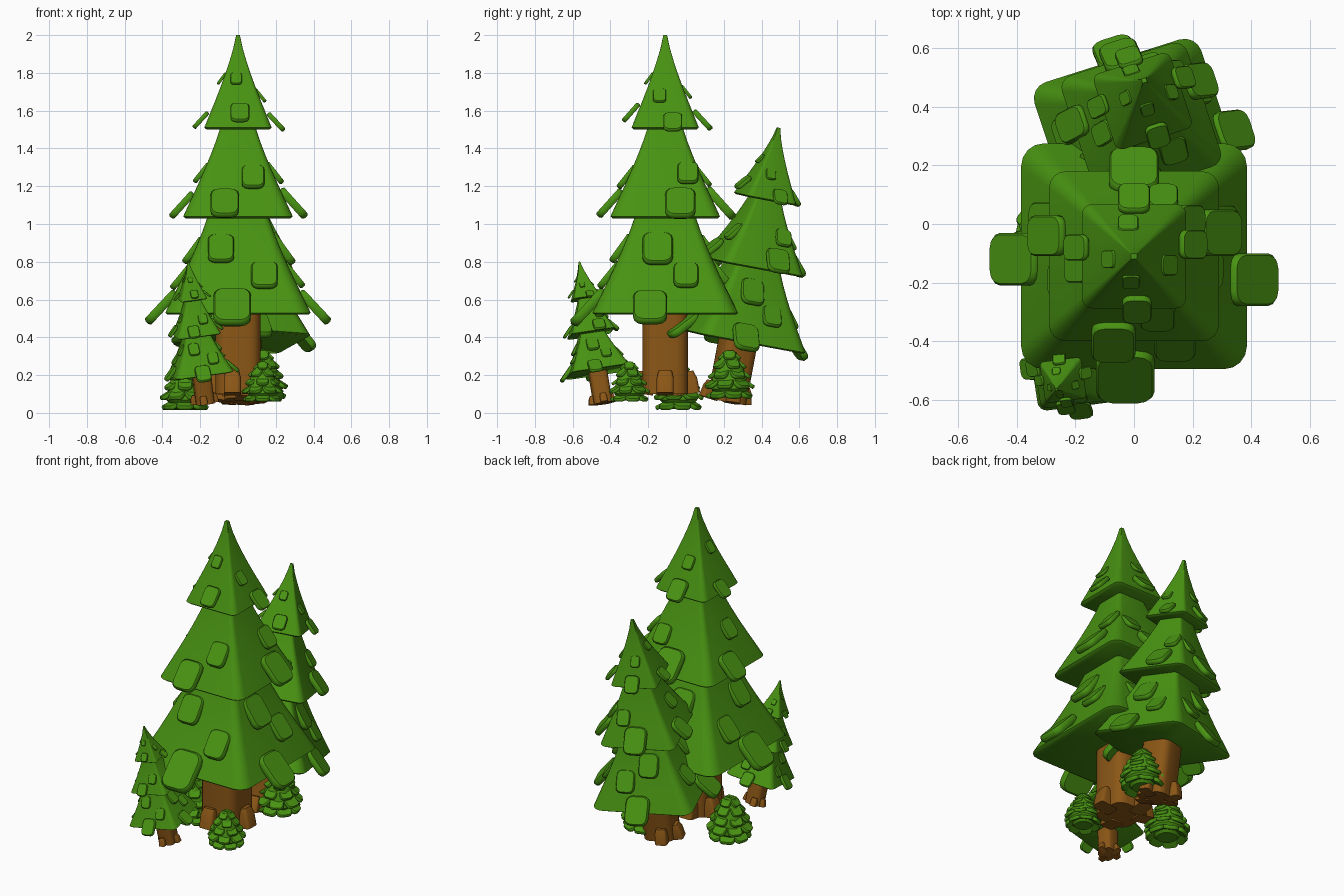
import bpy, bmesh, math
from mathutils import Matrix, Vector

cube = bpy.data.objects.get("Cube")
if cube:
    bpy.data.objects.remove(cube, do_unlink=True)


def material(name, color):
    mat = bpy.data.materials.new(name)
    mat.use_nodes = True
    mat.diffuse_color = (*color, 1)
    mat.node_tree.nodes["Principled BSDF"].inputs["Base Color"].default_value = (*color, 1)
    return mat


GREEN = material("pine green", (0.065, 0.29, 0.006))
BROWN = material("bark brown", (0.26, 0.095, 0.008))
move = Matrix.Translation


def turn(degrees, axis):
    return Matrix.Rotation(math.radians(degrees), 4, axis)


def loft(bm, rings, corner, matrix, segments=3):
    """Skin a stack of rounded rectangles given as (half x, half y, z)."""
    loops = []
    for hx, hy, z in rings:
        r = corner * min(hx, hy)
        loop = []
        for q, (sx, sy) in enumerate(((1, 1), (-1, 1), (-1, -1), (1, -1))):
            for i in range(segments + 1):
                a = math.pi / 2 * (q + i / segments)
                p = Vector((sx * (hx - r) + r * math.cos(a), sy * (hy - r) + r * math.sin(a), z))
                loop.append(bm.verts.new(matrix @ p))
        loops.append(loop)
    n = len(loops[0])
    for low, high in zip(loops, loops[1:]):
        for i in range(n):
            j = (i + 1) % n
            bm.faces.new((low[i], low[j], high[j], high[i]))
    bm.faces.new(loops[0][::-1])
    bm.faces.new(loops[-1])


def pad(bm, width, length, matrix):
    """A rounded leaf plate lying flat, with softened rims."""
    w, l, t = width / 2, length / 2, width * 0.13
    loft(bm, [(w * 0.92, l * 0.92, -t), (w, l, -t * 0.5), (w, l, t * 0.5), (w * 0.92, l * 0.92, t)],
         0.55, matrix)


def finish(name, bm, mat, matrix):
    mesh = bpy.data.meshes.new(name)
    bm.to_mesh(mesh)
    bm.free()
    mesh.materials.append(mat)
    obj = bpy.data.objects.new(name, mesh)
    bpy.context.collection.objects.link(obj)
    obj.matrix_world = matrix
    bpy.ops.object.select_all(action="DESELECT")
    obj.select_set(True)
    bpy.context.view_layer.objects.active = obj
    bpy.ops.object.shade_smooth_by_angle(angle=math.radians(42))
    return obj


# Foliage tiers: bottom z, top z, bottom half width, top half width
TIERS = [(0.52, 1.12, 0.385, 0.14), (1.03, 1.6, 0.29, 0.07), (1.5, 2.0, 0.178, 0.01)]

# Leaf pads on each face, counter-clockwise from the front: height, sideways offset, width
PADS = [
    [(0.56, -0.03, 0.2), (0.73, 0.14, 0.14), (0.87, -0.09, 0.14), (1.11, -0.07, 0.15),
     (1.25, 0.08, 0.12), (1.59, 0.01, 0.1), (1.77, -0.01, 0.06)],
    [(0.56, -0.08, 0.18), (0.73, 0.11, 0.13), (0.87, -0.04, 0.16), (1.11, 0.08, 0.16),
     (1.27, 0.12, 0.11), (1.54, 0.04, 0.1), (1.68, -0.03, 0.07)],
    [(0.56, -0.02, 0.18), (0.74, -0.12, 0.14), (0.86, 0.06, 0.15), (1.11, 0, 0.17),
     (1.25, -0.1, 0.1), (1.55, 0, 0.11), (1.7, 0.02, 0.07)],
    [(0.56, 0.01, 0.18), (0.72, -0.12, 0.13), (0.86, 0.08, 0.13), (1.1, -0.07, 0.14),
     (1.27, 0.04, 0.1), (1.55, -0.03, 0.09), (1.77, 0.01, 0.06)],
]


def tier_half(tier, t):
    low, high, wide, narrow = tier
    return narrow + (wide - narrow) * (1 - t) ** 1.25


def tree(name, base, apex, yaw):
    axis = Vector(apex) - Vector(base)
    lean = Vector((0, 0, 1)).rotation_difference(axis).to_matrix().to_4x4()
    place = (move(base) @ lean @ turn(yaw, "Z") @ Matrix.Scale(axis.length / 1.9, 4)
             @ move((0, 0, -0.1)))

    # Trunk with short roots
    bm = bmesh.new()
    loft(bm, [(0.12, 0.12, 0.1), (0.12, 0.12, 0.6)], 0.5, Matrix())
    for k, side in enumerate((-0.03, 0.0, 0.04, -0.04)):
        root = turn(90 * k, "Z") @ move((side, -0.125, 0.1)) @ turn(-8, "X")
        loft(bm, [(0.045, 0.06, 0), (0.045, 0.055, 0.08), (0.035, 0.04, 0.12)], 0.4, root)
    finish(name + "_trunk", bm, BROWN, place)

    # Square tiers with a soft rim and hollow slope
    for number, tier in enumerate(TIERS, 1):
        bm = bmesh.new()
        low, high, wide, narrow = tier
        rings = [(wide - 0.012, wide - 0.012, low), (wide, wide, low + 0.01)]
        for i in range(1, 8):
            t = i / 7
            h = tier_half(tier, t)
            rings.append((h, h, low + 0.015 + (high - low - 0.015) * t))
        loft(bm, rings, 0.2, Matrix(), 4)
        finish(f"{name}_tier_{number}", bm, GREEN, place)

    # Leaf pads lying on the slopes
    bm = bmesh.new()
    for k, face in enumerate(PADS):
        for z, side, width in face:
            tier = [t for t in TIERS if t[0] < z][-1]
            t = (z - tier[0]) / (tier[1] - tier[0])
            out = tier_half(tier, t) + (0.04 if t < 0.2 else 0.012)
            frame = turn(90 * k, "Z") @ move((side, -out, z)) @ turn(46 + 14 * t, "X")
            pad(bm, width, width * 1.25, frame)
    finish(name + "_leaf_pads", bm, GREEN, place)


def bush(name, base, size):
    # Layered drooping leaf pads around a tapered core
    bm = bmesh.new()
    loft(bm, [(0.05, 0.05, 0.01), (0.085, 0.085, 0.05), (0.075, 0.075, 0.12), (0.03, 0.03, 0.22)],
         0.8, Matrix())
    layers = [(0.03, 0.07, 7), (0.075, 0.083, 7), (0.12, 0.07, 6), (0.165, 0.052, 5), (0.205, 0.03, 4)]
    for row, (z, radius, count) in enumerate(layers):
        for i in range(count):
            spin = 360 * (i + 0.5 * (row % 2)) / count
            width = 0.078 - 0.006 * row
            frame = turn(spin, "Z") @ move((0, -radius, z)) @ turn(28 + 4 * row, "X")
            pad(bm, width, width, frame)
    finish(name, bm, GREEN, move(base) @ Matrix.Scale(size, 4))


tree("main_tree", (0, -0.11, 0.1), (0, -0.11, 2.0), 0)
tree("back_tree", (0.015, 0.215, 0.06), (0.035, 0.49, 1.51), 18)
tree("small_tree", (-0.175, -0.44, 0.05), (-0.265, -0.565, 0.8), 8)

bush("front_bush", (0.13, -0.3, 0.055), 0.95)
bush("back_bush", (0.13, 0.23, 0.07), 1.15)
bush("side_bush", (-0.28, -0.04, 0.01), 1.15)
